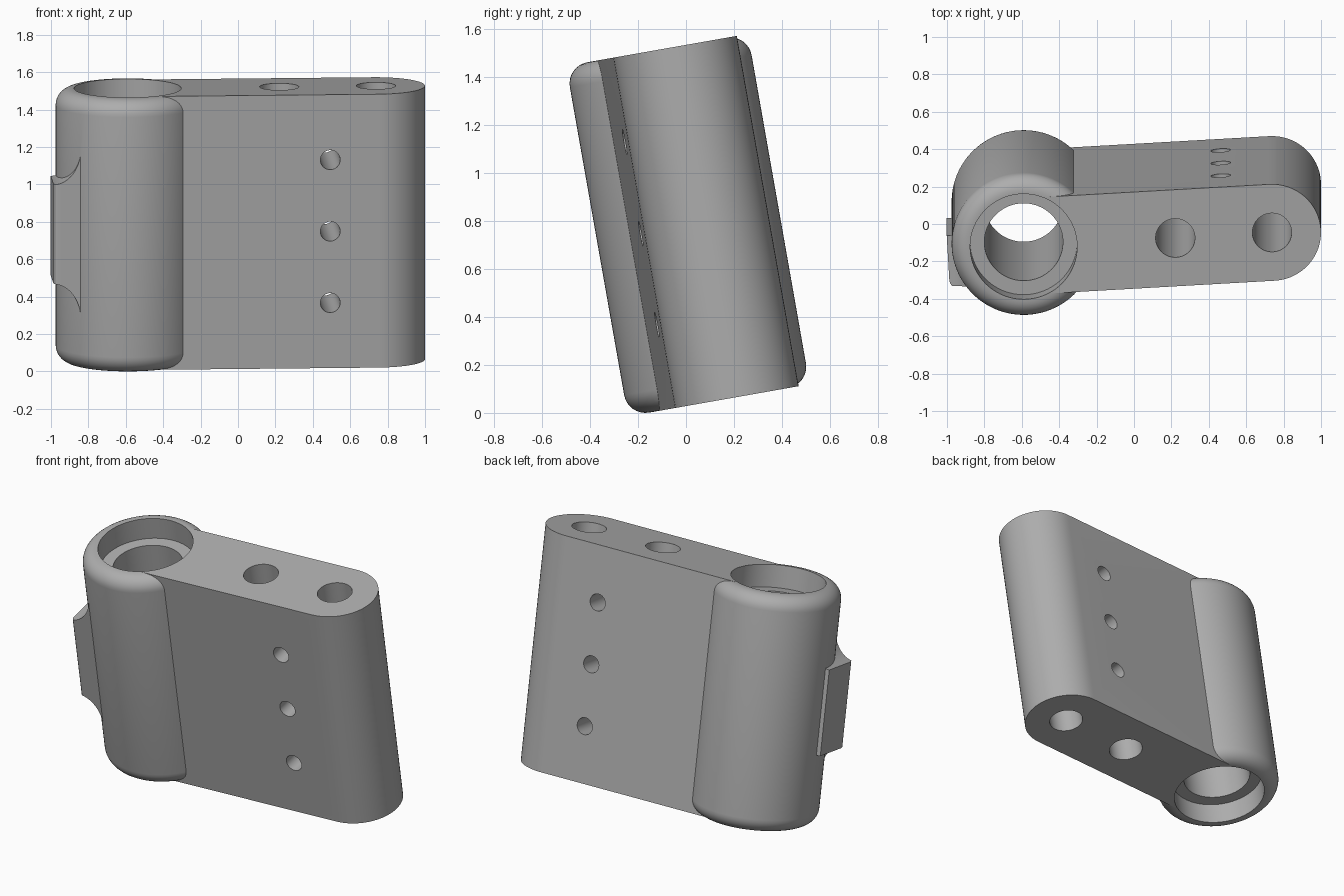
import bpy, bmesh, math
from mathutils import Matrix, Vector

if "Cube" in bpy.data.objects:
    bpy.data.objects.remove(bpy.data.objects["Cube"], do_unlink=True)

HALF = 0.742        # half height of the body along its own axis
BOSS_R = 0.385
ARM_R = 0.262
ARM_END = 1.33      # boss axis to the round end of the arm

grey = bpy.data.materials.new("plain grey")
grey.use_nodes = True
grey.diffuse_color = (0.42, 0.42, 0.42, 1)
grey.node_tree.nodes["Principled BSDF"].inputs["Base Color"].default_value = grey.diffuse_color


def make_object(name, bm):
    bmesh.ops.recalc_face_normals(bm, faces=bm.faces)
    mesh = bpy.data.meshes.new(name)
    bm.to_mesh(mesh)
    bm.free()
    mesh.materials.append(grey)
    obj = bpy.data.objects.new(name, mesh)
    bpy.context.collection.objects.link(obj)
    return obj


def cylinder(name, radius, depth, matrix=Matrix(), sides=64, bevel=0):
    bm = bmesh.new()
    bmesh.ops.create_cone(bm, cap_ends=True, segments=sides, radius1=radius,
                          radius2=radius, depth=depth)
    if bevel:
        rims = [e for e in bm.edges if abs(e.verts[0].co.z - e.verts[1].co.z) < 1e-5]
        bmesh.ops.bevel(bm, geom=rims, offset=bevel, segments=8, profile=0.5, affect='EDGES')
    bm.transform(matrix)
    return make_object(name, bm)


def prism(name, points, direction, round_edge=None):
    """Extrude a closed outline; optionally round the edges chosen by a test."""
    bm = bmesh.new()
    face = bm.faces.new([bm.verts.new(p) for p in points])
    new = bmesh.ops.extrude_face_region(bm, geom=[face])["geom"]
    bmesh.ops.translate(bm, vec=direction, verts=[v for v in new if isinstance(v, bmesh.types.BMVert)])
    if round_edge:
        edges = [e for e in bm.edges if all(round_edge(v.co) for v in e.verts)]
        bmesh.ops.bevel(bm, geom=edges, offset=0.04, segments=5, profile=0.5, affect='EDGES')
    return make_object(name, bm)


def combine(target, tool, operation):
    mod = target.modifiers.new("combine", 'BOOLEAN')
    mod.operation = operation
    mod.solver = 'EXACT'
    mod.object = tool
    tool.hide_render = True
    bpy.context.view_layer.objects.active = target
    bpy.ops.object.modifier_apply(modifier=mod.name)
    bpy.data.objects.remove(tool, do_unlink=True)


# Round boss with softened rims
body = cylinder("hinge_body", BOSS_R, 2 * HALF, sides=96, bevel=0.09)

# Flat arm with a half-round end
outline = [Vector((0, -ARM_R, -HALF))]
for i in range(33):
    a = math.pi * (i / 32 - 0.5)
    outline.append(Vector((ARM_END + ARM_R * math.cos(a), ARM_R * math.sin(a), -HALF)))
outline.append(Vector((0, ARM_R, -HALF)))
arm = prism("arm", outline, (0, 0, 2 * HALF))

# Side pad on the boss, with concave run-outs above and below
OUT, INNER, FLAT, RUN = -0.412, -0.265, 0.27, 0.2
curve = []
for i in range(13):
    t = math.pi / 2 * i / 12
    curve.append((OUT + (INNER - OUT) * math.sin(t), FLAT + RUN * (1 - math.cos(t))))
side = curve + [(-0.2, FLAT + RUN)]
loop = side + [(x, -z) for x, z in reversed(side)]
pad = prism("side_pad", [Vector((x, -0.275, z)) for x, z in loop], (0, 0.275, 0),
            lambda c: c.x < OUT + 0.001 and c.y < -0.27)

combine(body, arm, 'UNION')
combine(body, pad, 'UNION')

# Main bore and the counterbore at each end
cutters = [cylinder("bore", 0.21, 3, sides=96)]
for s in (-1, 1):
    cutters.append(cylinder("counterbore", 0.286, 0.4,
                            Matrix.Translation((0, 0, s * 0.8)), sides=96))
# Two long holes through the arm
for x in (0.812, ARM_END):
    cutters.append(cylinder("long_hole", 0.105, 3, Matrix.Translation((x, 0, 0))))
# Three cross holes between them
for z in (-0.388, 0, 0.388):
    turn = Matrix.Translation((1.07, 0, z)) @ Matrix.Rotation(math.pi / 2, 4, 'X')
    cutters.append(cylinder("cross_hole", 0.053, 1, turn, sides=40))
for c in cutters:
    combine(body, c, 'DIFFERENCE')

# Lean the finished part forward and turn it slightly
body.data.transform(Matrix.Translation((0, 0, 0.785))
                    @ Matrix.Rotation(math.radians(10), 4, 'X')
                    @ Matrix.Translation((-0.59, 0.008, 0))
                    @ Matrix.Rotation(math.radians(3.3), 4, 'Z'))
low = min(v.co.z for v in body.data.vertices)
body.data.transform(Matrix.Translation((0, 0, -low)))

bpy.ops.object.select_all(action='DESELECT')
body.select_set(True)
bpy.context.view_layer.objects.active = body
bpy.ops.object.shade_smooth_by_angle(angle=math.radians(25))
